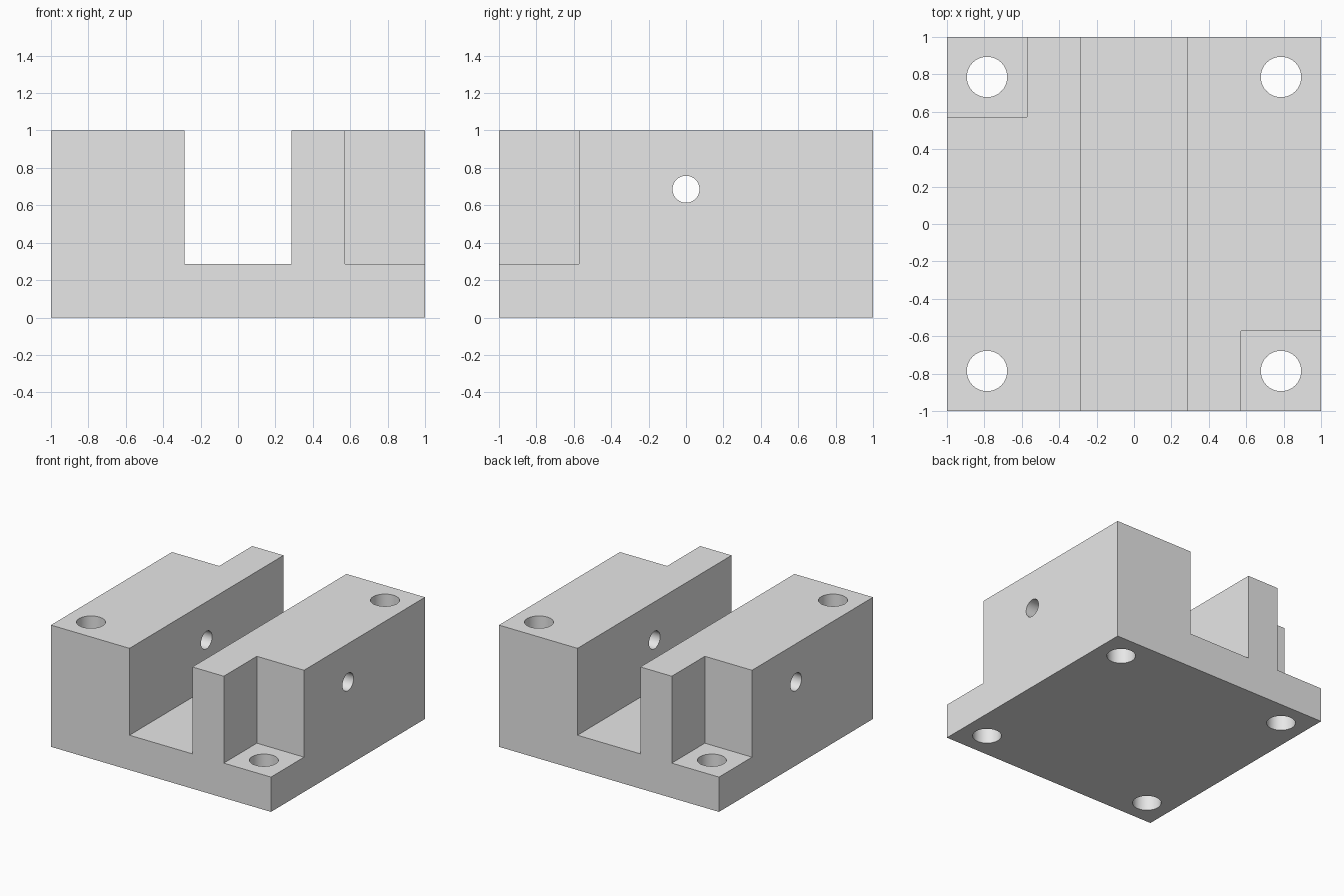
import bpy
import bmesh
import math

if "Cube" in bpy.data.objects:
    bpy.data.objects.remove(bpy.data.objects["Cube"], do_unlink=True)

FLOOR = 0.286      # height of the slot floor and corner ledges
SLOT = 0.286       # half width of the slot
NOTCH = 0.571      # inner edge of the corner notches
BOLT = 0.786       # bolt hole position

grey = bpy.data.materials.new("light_grey")
grey.use_nodes = True
grey.diffuse_color = (0.8, 0.8, 0.8, 1)
grey.node_tree.nodes["Principled BSDF"].inputs["Base Color"].default_value = (0.8, 0.8, 0.8, 1)

# Slotted block: U-shaped profile extruded along y
profile = [(-1, 0), (1, 0), (1, 1), (SLOT, 1), (SLOT, FLOOR),
           (-SLOT, FLOOR), (-SLOT, 1), (-1, 1)]
bm = bmesh.new()
face = bm.faces.new([bm.verts.new((x, -1, z)) for x, z in profile])
ext = bmesh.ops.extrude_face_region(bm, geom=[face])
moved = [v for v in ext["geom"] if isinstance(v, bmesh.types.BMVert)]
bmesh.ops.translate(bm, verts=moved, vec=(0, 2, 0))
bmesh.ops.recalc_face_normals(bm, faces=bm.faces)
mesh = bpy.data.meshes.new("slotted_block")
bm.to_mesh(mesh)
bm.free()
block = bpy.data.objects.new("slotted_block", mesh)
bpy.context.collection.objects.link(block)
mesh.materials.append(grey)


def cut(cutter):
    """Subtract a cutter from the block, then discard it."""
    cutter.hide_render = True
    cutter.data.materials.append(grey)
    mod = block.modifiers.new("cut", "BOOLEAN")
    mod.operation = "DIFFERENCE"
    mod.solver = "EXACT"
    mod.object = cutter
    bpy.ops.object.select_all(action="DESELECT")
    block.select_set(True)
    bpy.context.view_layer.objects.active = block
    bpy.ops.object.modifier_apply(modifier=mod.name)
    bpy.data.objects.remove(cutter, do_unlink=True)


def drill(radius, location, rotation=(0, 0, 0)):
    bpy.ops.mesh.primitive_cylinder_add(vertices=64, radius=radius, depth=4,
                                        location=location, rotation=rotation)
    cut(bpy.context.object)


# Corner notches on two opposite corners
for side in (1, -1):
    centre = NOTCH + 0.5
    bpy.ops.mesh.primitive_cube_add(size=1, location=(side * centre, -side * centre, FLOOR + 0.5))
    cut(bpy.context.object)

# Vertical bolt holes at the four corners
for sx in (1, -1):
    for sy in (1, -1):
        drill(0.108, (sx * BOLT, sy * BOLT, 0.5))

# Cross hole through both walls
drill(0.072, (0, 0, 0.686), (0, math.pi / 2, 0))

# Smooth hole walls, crisp edges
bpy.ops.object.select_all(action="DESELECT")
block.select_set(True)
bpy.context.view_layer.objects.active = block
bpy.ops.object.shade_smooth_by_angle(angle=math.radians(30))
